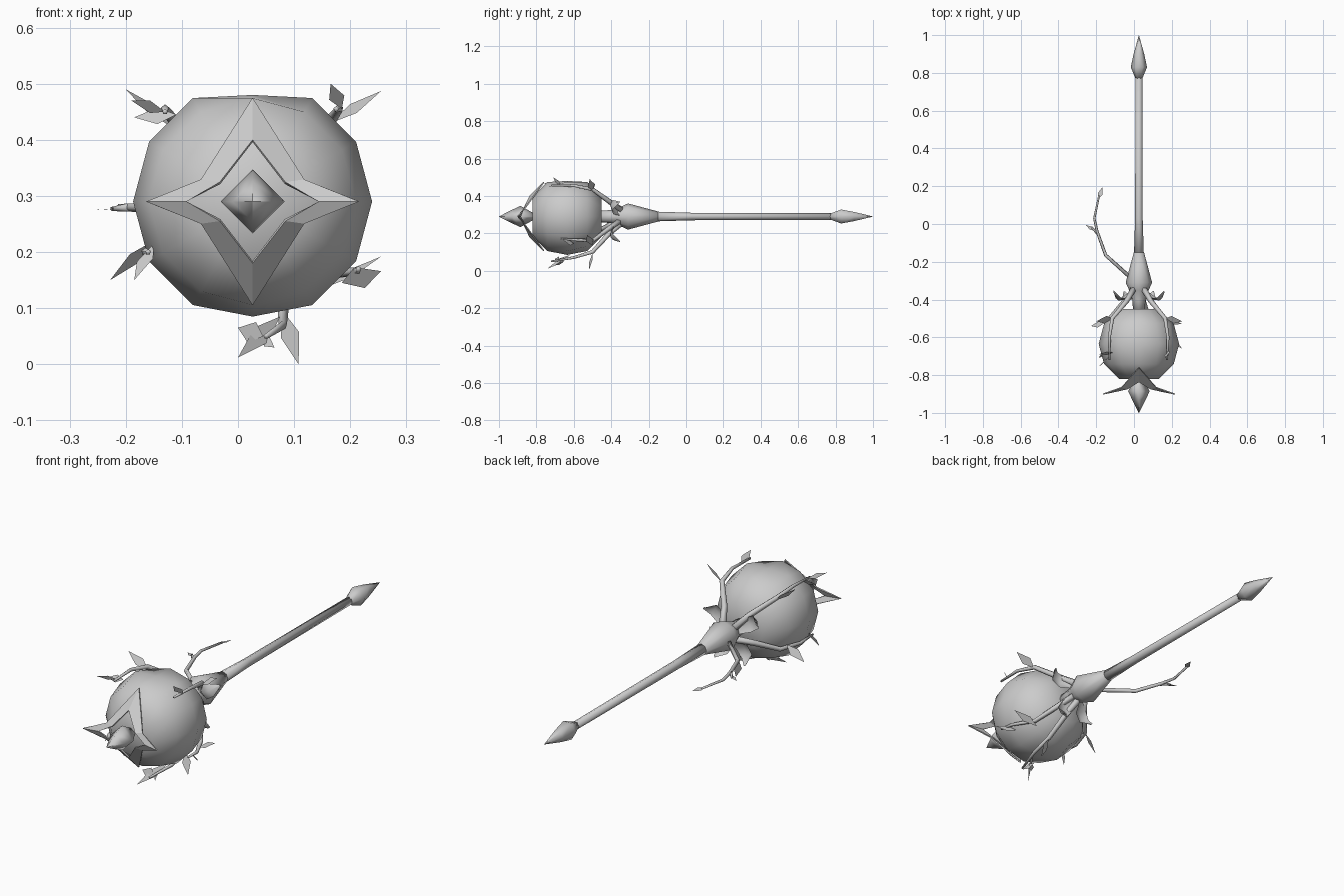
import bpy, bmesh, math
from mathutils import Vector

cube = bpy.data.objects.get("Cube")
if cube:
    bpy.data.objects.remove(cube, do_unlink=True)

CX, CZ = 0.026, 0.29   # long axis of the staff
grey = bpy.data.materials.new("plain_grey")
grey.use_nodes = True
grey.diffuse_color = (0.6, 0.6, 0.6, 1)
grey.node_tree.nodes["Principled BSDF"].inputs["Base Color"].default_value = (0.6, 0.6, 0.6, 1)


def finish(name, bm, smooth=False):
    bmesh.ops.remove_doubles(bm, verts=bm.verts, dist=1e-5)
    bmesh.ops.recalc_face_normals(bm, faces=bm.faces)
    for f in bm.faces:
        f.smooth = smooth
    me = bpy.data.meshes.new(name)
    bm.to_mesh(me)
    bm.free()
    me.materials.append(grey)
    ob = bpy.data.objects.new(name, me)
    bpy.context.collection.objects.link(ob)
    return ob


def skin(bm, rings):
    """Bridge equal rings of points, then cap both ends."""
    vs = [[bm.verts.new(p) for p in r] for r in rings]
    n = len(vs[0])
    for a, b in zip(vs, vs[1:]):
        for i in range(n):
            j = (i + 1) % n
            bm.faces.new((a[i], a[j], b[j], b[i]))
    bm.faces.new(vs[0])
    bm.faces.new(vs[-1])


def lathe(name, profile, sides):
    """Turn (y, radius) pairs around the long axis."""
    bm = bmesh.new()
    turn = [math.tau * i / sides for i in range(sides)]
    skin(bm, [[(CX + r * math.cos(a), y, CZ + r * math.sin(a)) for a in turn] for y, r in profile])
    return finish(name, bm, True)


def vine(name, points, r0, r1, sides=5):
    """Tapered tube along a path."""
    pts = [Vector(p) for p in points]
    bm, rings = bmesh.new(), []
    for i, p in enumerate(pts):
        d = (pts[min(i + 1, len(pts) - 1)] - pts[max(i - 1, 0)]).normalized()
        u = d.cross(Vector((0.3, 0.1, 1))).normalized()
        w = d.cross(u)
        r = r0 + (r1 - r0) * i / (len(pts) - 1)
        rings.append([p + r * (u * math.cos(math.tau * k / sides) + w * math.sin(math.tau * k / sides))
                      for k in range(sides)])
    skin(bm, rings)
    return finish(name, bm, True)


def leaf(name, base, tip, width, side):
    """Flat diamond from base to tip, spread along side."""
    b, t = Vector(base), Vector(tip)
    s = Vector(side).normalized() * width
    mid = b.lerp(t, 0.45)
    bm = bmesh.new()
    bm.faces.new([bm.verts.new(p) for p in (b, mid + s, t, mid - s)])
    return finish(name, bm)


# Orb with flattened front, back and top
R, CY = 0.213, -0.635
steps = [math.radians(a) for a in range(30, 151, 30)]
orb = lathe("orb", [(CY - R * math.cos(a), R * math.sin(a)) for a in steps], 12)
for v in orb.data.vertices:
    v.co.z = max(0.085, min(0.48, v.co.z))

# Staff parts along the axis
lathe("shaft", [(-0.16, 0.026), (0.03, 0.02), (0.8, 0.018)], 8)
lathe("collar", [(-0.47, 0.03), (-0.4, 0.035), (-0.35, 0.052), (-0.31, 0.07), (-0.15, 0.027)], 8)
lathe("pommel_spike", [(0.77, 0.018), (0.83, 0.043), (0.9, 0.028), (1.0, 0.0005)], 6)
lathe("front_jewel", [(-0.81, 0.015), (-0.885, 0.057), (-0.93, 0.036), (-1.0, 0.0005)], 4)

# Four-pointed star frame: side tips sweep forward, upper and lower tips sweep back
outer = [(0.19, 0, -0.9), (0.092, 0.038, -0.865), (0, 0.183, -0.76)]
inner = [(0.118, 0, -0.885), (0.058, 0.033, -0.872), (0, 0.108, -0.835)]


def star_loop(q):
    s, m, t = q
    signs = [(1, 1, s), (1, 1, m), (1, 1, t), (-1, 1, m), (-1, 1, s), (-1, -1, m), (1, -1, t), (1, -1, m)]
    return [(CX + a * p[0], p[2], CZ + b * p[1]) for a, b, p in signs]


bm = bmesh.new()
lo = [bm.verts.new(p) for p in star_loop(outer)]
li = [bm.verts.new(p) for p in star_loop(inner)]
for i in range(8):
    j = (i + 1) % 8
    bm.faces.new((lo[i], lo[j], li[j], li[i]))
star = finish("star_frame", bm)
mod = star.modifiers.new("thickness", "SOLIDIFY")
mod.thickness = 0.006
mod.offset = 0

# Vines that grip the orb
vine("upper_right_vine", [(0.0, -0.34, 0.32), (-0.04, -0.41, 0.37), (-0.115, -0.5, 0.435),
                          (-0.13, -0.6, 0.455), (-0.13, -0.72, 0.45)], 0.017, 0.005)
vine("upper_left_vine", [(0.05, -0.34, 0.32), (0.09, -0.41, 0.37), (0.165, -0.5, 0.435),
                         (0.18, -0.6, 0.455), (0.175, -0.72, 0.455)], 0.017, 0.005)
vine("lower_vine", [(0.03, -0.34, 0.26), (0.05, -0.41, 0.2), (0.08, -0.5, 0.1),
                    (0.08, -0.6, 0.07), (0.05, -0.72, 0.05)], 0.017, 0.005)
vine("lower_left_vine", [(0.05, -0.35, 0.27), (0.1, -0.42, 0.22), (0.16, -0.5, 0.16),
                         (0.21, -0.6, 0.165), (0.215, -0.67, 0.17)], 0.016, 0.005)
vine("lower_right_vine", [(0.0, -0.35, 0.27), (-0.06, -0.42, 0.24), (-0.13, -0.5, 0.2),
                          (-0.165, -0.6, 0.2), (-0.16, -0.7, 0.2)], 0.016, 0.005)

# Loose forked tendril beside the shaft
vine("loose_tendril", [(0.0, -0.3, 0.29), (-0.15, -0.165, 0.28), (-0.195, -0.04, 0.28), (-0.21, 0.03, 0.28),
                       (-0.185, 0.15, 0.28)], 0.011, 0.005)
vine("tendril_fork", [(-0.195, -0.05, 0.28), (-0.225, -0.015, 0.277)], 0.008, 0.004)
leaf("tendril_tip_leaf", (-0.19, 0.13, 0.28), (-0.167, 0.195, 0.28), 0.013, (1, -0.3, 0.2))
leaf("tendril_fork_leaf", (-0.21, -0.035, 0.278), (-0.255, -0.005, 0.275), 0.009, (0.5, 1, 0))

# Diamond leaves on the vines
leaves = [
    ((-0.11, -0.5, 0.42), (-0.2, -0.515, 0.49), 0.022, (0.3, 1, 0.4)),
    ((-0.11, -0.68, 0.445), (-0.185, -0.69, 0.44), 0.017, (0, 0.6, 1)),
    ((-0.13, -0.7, 0.45), (-0.19, -0.76, 0.47), 0.012, (0, 0.4, -1)),
    ((0.165, -0.5, 0.43), (0.255, -0.515, 0.487), 0.022, (0.3, -1, -0.4)),
    ((0.185, -0.67, 0.455), (0.165, -0.71, 0.5), 0.017, (0.7, 0.5, 0.2)),
    ((-0.15, -0.52, 0.22), (-0.228, -0.54, 0.15), 0.022, (0.4, 1, -0.4)),
    ((-0.15, -0.68, 0.215), (-0.185, -0.71, 0.15), 0.015, (1, 0.2, 0.2)),
    ((0.15, -0.5, 0.135), (0.255, -0.53, 0.192), 0.02, (-0.3, 1, 0.3)),
    ((0.185, -0.6, 0.145), (0.255, -0.66, 0.166), 0.022, (0.5, 0.4, -1)),
    ((0.08, -0.5, 0.095), (0.108, -0.52, 0.0), 0.019, (1, 0.5, 0.3)),
    ((0.075, -0.62, 0.085), (0.0, -0.74, 0.012), 0.018, (0.6, 0.1, -0.7)),
    ((0.045, -0.68, 0.05), (0.0, -0.7, 0.065), 0.022, (0.4, 0.5, 1)),
    ((0.04, -0.65, 0.05), (0.065, -0.7, 0.03), 0.011, (0.5, 0.5, 1)),
]
for i, args in enumerate(leaves):
    leaf(f"vine_leaf_{i + 1}", *args)

# Curled petals behind the orb: (distance from axis, y, half width)
curl = [(0.035, -0.36, 0.016), (0.08, -0.4, 0.033), (0.125, -0.405, 0.03), (0.155, -0.365, 0.002)]
for i, deg in enumerate((30, 150, 240, 300)):
    a = math.radians(deg)
    out, across = Vector((math.cos(a), 0, math.sin(a))), Vector((-math.sin(a), 0, math.cos(a)))
    bm = bmesh.new()
    rows = []
    for r, y, w in curl:
        c = Vector((CX, y, CZ)) + out * r
        rows.append([bm.verts.new(c + across * k * w + Vector((0, 0.012 * abs(k), 0))) for k in (-1, 0, 1)])
    for p, q in zip(rows, rows[1:]):
        for k in range(2):
            bm.faces.new((p[k], p[k + 1], q[k + 1], q[k]))
    finish(f"collar_petal_{i + 1}", bm, True)
